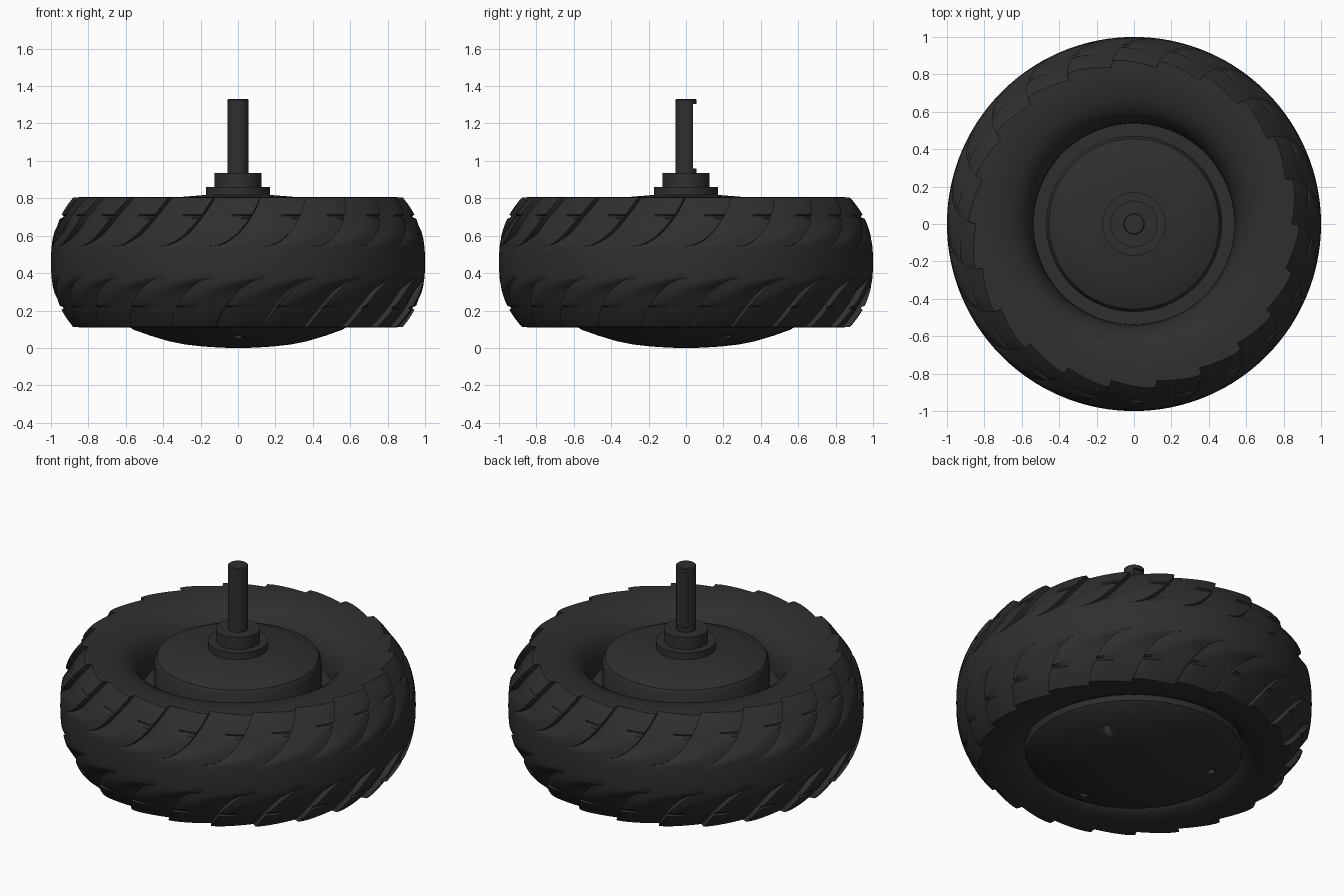
import bpy, bmesh, math
from math import pi, sin, cos

if "Cube" in bpy.data.objects:
    bpy.data.objects.remove(bpy.data.objects["Cube"])

mat = bpy.data.materials.new("dark_rubber")
mat.diffuse_color = (0.028, 0.028, 0.028, 1)
mat.use_nodes = True
mat.node_tree.nodes["Principled BSDF"].inputs["Base Color"].default_value = mat.diffuse_color


def finish(name, bm, angle=30):
    bmesh.ops.remove_doubles(bm, verts=bm.verts, dist=1e-5)
    bmesh.ops.recalc_face_normals(bm, faces=bm.faces)
    me = bpy.data.meshes.new(name)
    bm.to_mesh(me)
    bm.free()
    me.materials.append(mat)
    ob = bpy.data.objects.new(name, me)
    bpy.context.collection.objects.link(ob)
    bpy.ops.object.select_all(action='DESELECT')
    ob.select_set(True)
    bpy.context.view_layer.objects.active = ob
    bpy.ops.object.shade_smooth_by_angle(angle=math.radians(angle))
    return ob


def loft(name, rings, angle=30):
    """Skin a list of closed rings of points."""
    bm = bmesh.new()
    rows = [[bm.verts.new(p) for p in ring] for ring in rings]
    n = len(rows[0])
    for a, b in zip(rows, rows[1:]):
        for j in range(n):
            k = (j + 1) % n
            bm.faces.new((a[j], a[k], b[k], b[j]))
    return finish(name, bm, angle)


def circle(r, z, n, flat=9):
    return [(r * cos(2 * pi * j / n), min(flat, r * sin(2 * pi * j / n)), z) for j in range(n)]


def lathe(name, profile, n=64):
    return loft(name, [circle(r, z, n) for r, z in profile])


# Tyre: grid sheared along the slanted lugs so that groove edges stay crisp
PITCHES = 22
PITCH = 2 * pi / PITCHES
STEPS = (0, .03, .16, .29, .42, .58, .71, .84, .97)
MID, HALF = 0.458, 0.347


def tread_ring(z):
    side = 1 if z > MID else -1
    d = abs(z - MID)
    t = max(0, (d - 0.085) / (HALF - 0.085))
    base = 1 - 0.12 * (d / HALF) ** 2.5
    width = 0.2 + 0.6 * min(1, t / 0.5)
    depth = 0.036 * min(1, t / 0.25)
    rim_groove = 0.014 if abs(d - 0.243) < 0.006 else 0
    ring = []
    for i in range(PITCHES):
        for s in STEPS:
            a = s if side > 0 else (1 - s) % 1
            cut = depth * max(0, 1 - a / width)
            r = base - max(cut, rim_groove)
            th = (i + s) * PITCH + side * PITCH * math.sqrt(t)
            ring.append((r * cos(th), r * sin(th), z))
    return ring


def wall_ring(r, z, side):
    return [(r * cos(th), r * sin(th), z) for th in
            ((i + s + side) * PITCH for i in range(PITCHES) for s in STEPS)]


top_wall = [(.535, .5), (.54, .62), (.56, .69), (.60, .745), (.66, .781), (.74, .80), (.83, .806)]
low_wall = [(.83, .110), (.75, .112), (.68, .125), (.63, .15), (.60, .20), (.56, .30)]
heights = [0, .05, .085, .09, .1, .115, .13, .15, .17, .19, .21, .232, .239,
           .247, .254, .275, .295, .315, .335, HALF]
tread = [MID + h for h in reversed(heights)] + [MID - h for h in heights[1:]]
loft("tyre", [wall_ring(r, z, 1) for r, z in top_wall]
     + [tread_ring(z) for z in tread]
     + [wall_ring(r, z, -1) for r, z in low_wall], 35)

# Motor housing with stepped collar
lathe("motor_housing", [
    (0, .50), (.545, .50), (.545, .56), (.47, .56), (.47, .735), (.455, .762),
    (.40, .785), (.32, .806), (.17, .818), (.17, .86), (.125, .86),
    (.125, .935), (0, .935)])

# Axle with a flat milled on the back
FLAT = 0.038
loft("axle", [circle(r, z, 32, f) for r, z, f in (
    (0, .90, 9), (.057, .90, 9), (.057, .96, 9), (.057, .96001, FLAT),
    (.057, 1.305, FLAT), (.057, 1.30501, 9), (.057, 1.325, 9),
    (.052, 1.33, 9), (0, 1.33, 9))])

# Domed wheel cover underneath
cover = lathe("wheel_cover", [
    (0, .30), (.58, .30), (.615, .16), (.605, .13), (.56, .098), (.47, .066),
    (.37, .036), (.28, .018), (.18, .007), (.08, .001), (0, 0)])

# Three screw holes in the cover
bm = bmesh.new()
for k in range(3):
    th = math.radians(30 + 120 * k)
    res = bmesh.ops.create_cone(bm, cap_ends=True, segments=16,
                                radius1=.024, radius2=.024, depth=.12)
    bmesh.ops.translate(bm, verts=res["verts"], vec=(.44 * cos(th), .44 * sin(th), .05))
cutter = finish("screw_hole_cutter", bm)
cutter.hide_render = True
cutter.hide_viewport = True
mod = cover.modifiers.new("screw_holes", 'BOOLEAN')
mod.operation = 'DIFFERENCE'
mod.object = cutter
